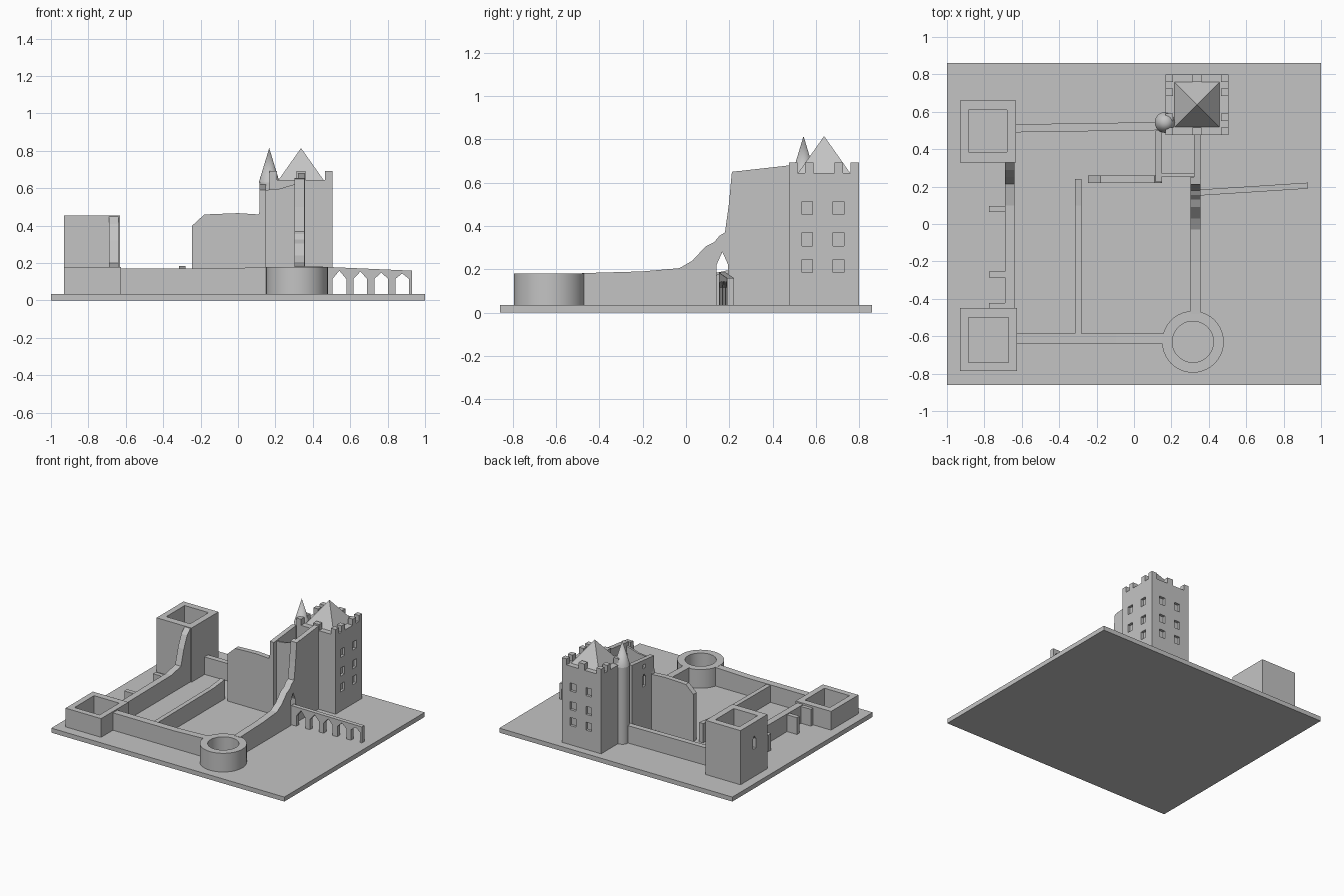
import bpy
import bmesh
import math

cube = bpy.data.objects.get("Cube")
if cube:
    bpy.data.objects.remove(cube, do_unlink=True)

stone = bpy.data.materials.new("grey_stone")
stone.use_nodes = True
GREY = (0.55, 0.55, 0.55, 1)
stone.diffuse_color = GREY
stone.node_tree.nodes["Principled BSDF"].inputs["Base Color"].default_value = GREY

GROUND = 0.035


def finish(name, bm, smooth=False):
    bmesh.ops.recalc_face_normals(bm, faces=bm.faces)
    mesh = bpy.data.meshes.new(name)
    bm.to_mesh(mesh)
    bm.free()
    mesh.materials.append(stone)
    ob = bpy.data.objects.new(name, mesh)
    bpy.context.collection.objects.link(ob)
    if smooth:
        bpy.ops.object.select_all(action="DESELECT")
        ob.select_set(True)
        bpy.context.view_layer.objects.active = ob
        bpy.ops.object.shade_smooth_by_angle(angle=math.radians(35))
    return ob


def add_prism(bm, pts, axis, a, b):
    """Extrude a side profile along x or y from a to b."""
    def place(p, d):
        return (d, p[0], p[1]) if axis == "x" else (p[0], d, p[1])
    ends = [[bm.verts.new(place(p, d)) for p in pts] for d in (a, b)]
    for loop in ends:
        bm.faces.new(loop)
    for i in range(len(pts)):
        j = (i + 1) % len(pts)
        bm.faces.new((ends[0][i], ends[0][j], ends[1][j], ends[1][i]))


def prism(name, pts, axis, a, b, shear=0):
    bm = bmesh.new()
    add_prism(bm, pts, axis, a, b)
    for v in bm.verts:
        v.co.y += shear * (v.co.x - pts[0][0])
    return finish(name, bm)


def rect(a, b, z0, z1):
    return [(a, z0), (b, z0), (b, z1), (a, z1)]


def box(name, x0, x1, y0, y1, z0, z1):
    return prism(name, rect(x0, x1, z0, z1), "y", y0, y1)


def hollow(name, outer, inner, top, smooth=False):
    """Open tower made from matching outer and inner outlines."""
    bm = bmesh.new()
    loops = [[bm.verts.new((x, y, z)) for x, y in pts]
             for pts, z in ((outer, GROUND), (outer, top), (inner, top), (inner, GROUND))]
    n = len(outer)
    for k in range(4):
        p, q = loops[k], loops[(k + 1) % 4]
        for i in range(n):
            j = (i + 1) % n
            bm.faces.new((p[i], p[j], q[j], q[i]))
    return finish(name, bm, smooth)


def outline(x0, x1, y0, y1):
    return [(x0, y0), (x1, y0), (x1, y1), (x0, y1)]


def circle(x, y, r, n=40):
    return [(x + r * math.cos(2 * math.pi * i / n), y + r * math.sin(2 * math.pi * i / n))
            for i in range(n)]


def cone(name, x, y, z0, z1, r0, r1, sides, smooth=False):
    bm = bmesh.new()
    bmesh.ops.create_cone(bm, cap_ends=True, segments=sides, radius1=r0, radius2=r1, depth=z1 - z0)
    if sides == 4:
        for v in bm.verts:
            px, py = v.co.x, v.co.y
            s = math.sqrt(0.5)
            v.co.x, v.co.y = s * (px - py), s * (px + py)
    bmesh.ops.translate(bm, verts=bm.verts, vec=(x, y, (z0 + z1) / 2))
    return finish(name, bm, smooth)


def arch(c, half, z0, shoulder, apex):
    return [(c - half, z0), (c - half, shoulder), (c, apex), (c + half, shoulder), (c + half, z0)]


def carve(target, shapes):
    """Cut window niches given as (profile, axis, start, end)."""
    bm = bmesh.new()
    for shape in shapes:
        add_prism(bm, *shape)
    cutter = finish("window_cutter", bm)
    cutter.hide_render = True
    mod = target.modifiers.new("windows", "BOOLEAN")
    mod.operation = "DIFFERENCE"
    mod.solver = "EXACT"
    mod.object = cutter
    bpy.context.view_layer.objects.active = target
    bpy.ops.object.modifier_apply(modifier=mod.name)
    bpy.data.objects.remove(cutter, do_unlink=True)


# Ground slab
box("ground_slab", -1, 1, -0.86, 0.86, 0, GROUND)

# Open corner towers
back_tower = hollow("back_square_tower", outline(-0.93, -0.63, 0.33, 0.66),
                    outline(-0.885, -0.68, 0.385, 0.61), 0.455)
carve(back_tower, [(arch(0.49, 0.02, 0.25, 0.32, 0.35), "x", -0.95, -0.905)])
hollow("front_square_tower", outline(-0.93, -0.625, -0.785, -0.45),
       outline(-0.885, -0.67, -0.74, -0.5), 0.18)
hollow("front_round_tower", circle(0.315, -0.63, 0.165), circle(0.315, -0.63, 0.11), 0.18, True)

# Curtain walls
prism("side_wall", [(-0.45, GROUND), (-0.45, 0.17), (0.1, 0.175), (0.215, 0.2), (0.25, 0.32),
                    (0.29, 0.41), (0.33, 0.45), (0.355, 0.455), (0.355, GROUND)], "x", -0.69, -0.64)
prism("front_wall", [(-0.63, GROUND), (-0.63, 0.17), (-0.1, 0.17), (0.17, 0.18), (0.17, GROUND)],
      "y", -0.64, -0.585)
prism("back_wall", rect(-0.64, 0.14, GROUND, 0.17), "y", 0.49, 0.533, 0.015)
prism("inner_wall", [(-0.59, GROUND), (-0.59, 0.165), (0.1, 0.17), (0.24, 0.185), (0.24, GROUND)],
      "x", -0.315, -0.28)
for i, y in enumerate((-0.44, -0.27, 0.08)):
    box(f"buttress_{i + 1}", -0.775, -0.68, y - 0.017, y + 0.017, GROUND, 0.165)

# Ruined wall with a pointed gate, rising to the hall
gate = arch(0.168, 0.027, GROUND, 0.22, 0.28)
prism("gate_wall", [(-0.48, GROUND), (-0.48, 0.182), (-0.2, 0.19), (-0.03, 0.205), (0.03, 0.24),
                    (0.09, 0.305), (0.13, 0.325), (0.155, 0.355), (0.18, 0.37), (0.198, 0.5),
                    (0.212, 0.65), (0.25, 0.655), (0.25, GROUND)] + gate[::-1], "x", 0.302, 0.355)

# Roofless hall
prism("hall_left_wall", [(0.24, GROUND), (0.24, 0.653), (0.48, 0.68), (0.48, GROUND)],
      "x", 0.32, 0.357)
hall_right = prism("hall_right_wall", [(0.225, GROUND), (0.225, 0.592), (0.5, 0.62), (0.5, GROUND)],
                   "x", 0.115, 0.15)
carve(hall_right, [(arch(0.35, 0.02, 0.4, 0.47, 0.5), "x", 0.1, 0.135),
                   (rect(0.335, 0.365, 0.54, 0.57), "x", 0.1, 0.135)])
prism("hall_front_wall", [(0.14, GROUND), (0.14, 0.59), (0.22, 0.597), (0.33, 0.63), (0.33, GROUND)],
      "y", 0.255, 0.27)
prism("great_wall", [(-0.245, GROUND), (-0.245, 0.4), (-0.18, 0.46), (0, 0.467), (0.11, 0.46),
                     (0.15, 0.59), (0.15, GROUND)], "y", 0.22, 0.26)

# Keep with window niches
X0, X1, Y0, Y1 = 0.168, 0.505, 0.475, 0.8
keep = box("keep", X0, X1, Y0, Y1, GROUND, 0.645)
niches = []
for z in (0.215, 0.338, 0.483):
    for y in (0.56, 0.705):
        niches.append((rect(y - 0.025, y + 0.025, z - 0.031, z + 0.031), "x", X1 - 0.02, X1 + 0.02))
    for x in (0.275, 0.41):
        niches.append((rect(x - 0.025, x + 0.025, z - 0.031, z + 0.031), "y", Y1 - 0.02, Y1 + 0.02))
carve(keep, niches)

# Battlements
T = 0.04
for side, (xa, xb) in (("right", (X0, X0 + T)), ("left", (X1 - T, X1))):
    for i, y in enumerate((Y0 + T / 2, 0.57, 0.705, Y1 - T / 2)):
        box(f"merlon_{side}_{i + 1}", xa, xb, y - T / 2, y + T / 2, 0.645, 0.692)
for side, ya in (("front", Y0), ("back", Y1 - T)):
    box(f"merlon_{side}", 0.312, 0.362, ya, ya + T, 0.645, 0.692)

# Roofs and stair turret
cone("keep_roof", 0.337, 0.638, 0.645, 0.815, 0.12 * math.sqrt(2), 0, 4)
cone("turret", 0.167, 0.543, GROUND, 0.635, 0.052, 0.052, 24, True)
cone("turret_roof", 0.167, 0.543, 0.63, 0.815, 0.056, 0, 24, True)

# Arcaded bridge
def bridge_top(x):
    return 0.185 - 0.044 * (x - 0.35)


profile = [(0.35, GROUND)]
for i in range(5):
    c = 0.43 + 0.112 * i
    profile += arch(c, 0.037, GROUND, 0.115, bridge_top(c) - 0.017)
profile += [(0.93, GROUND), (0.93, bridge_top(0.93)), (0.35, bridge_top(0.35))]
prism("arcaded_bridge", profile, "y", 0.152, 0.184, 0.064)
